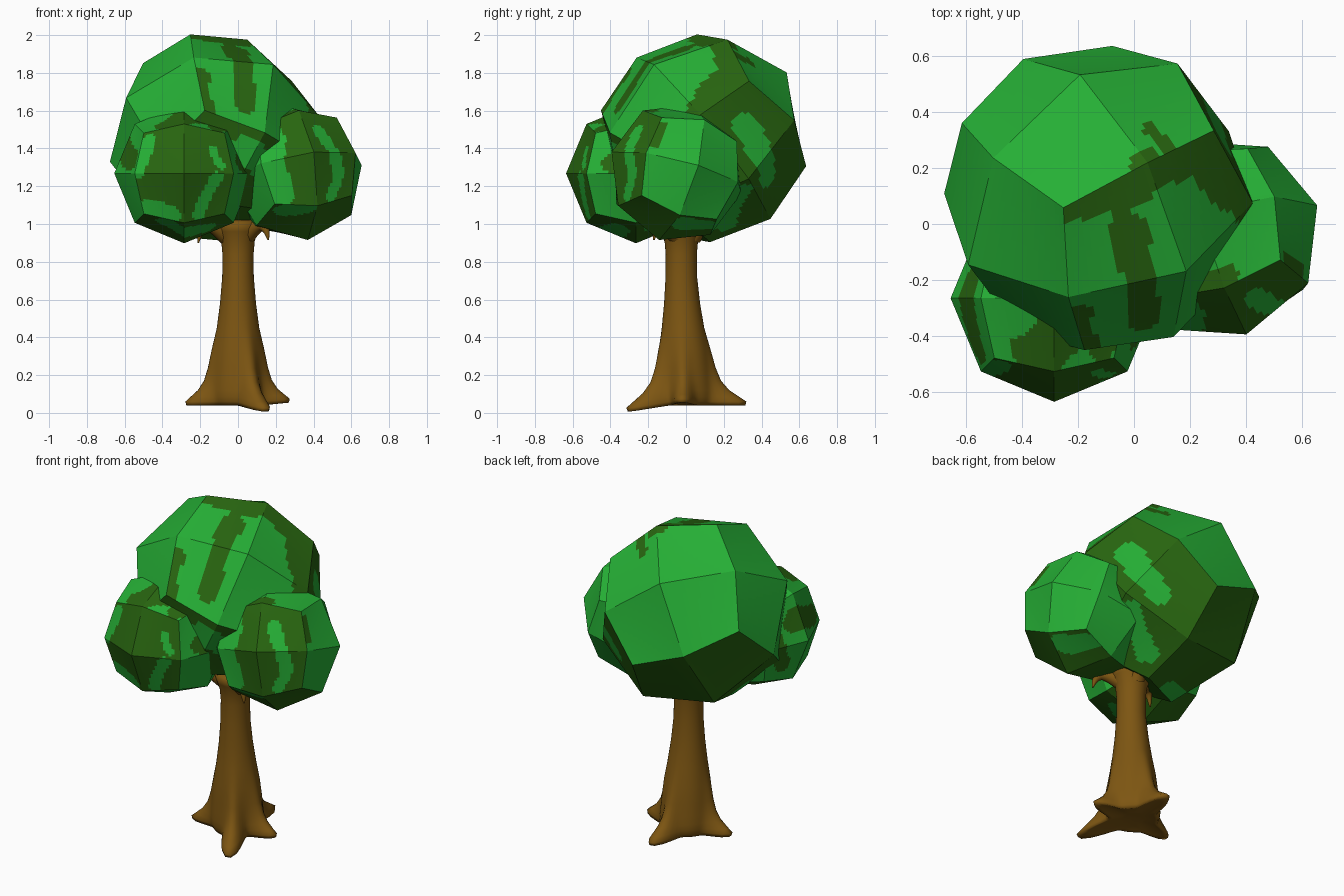
import bpy, bmesh, math
from mathutils import Vector

if "Cube" in bpy.data.objects:
    bpy.data.objects.remove(bpy.data.objects["Cube"])


def material(name, rgb):
    m = bpy.data.materials.new(name)
    m.diffuse_color = (*rgb, 1)
    m.use_nodes = True
    m.node_tree.nodes["Principled BSDF"].inputs["Base Color"].default_value = m.diffuse_color
    return m


LEAF = material("leaf green", (0.019, 0.43, 0.036))
DARK = material("dark olive green", (0.021, 0.13, 0.005))
BARK = material("bark brown", (0.205, 0.092, 0.006))


def new_object(name, bm, mats):
    me = bpy.data.meshes.new(name)
    bm.to_mesh(me)
    bm.free()
    for m in mats:
        me.materials.append(m)
    ob = bpy.data.objects.new(name, me)
    bpy.context.collection.objects.link(ob)
    return ob


def near_stroke(s, t, stroke):
    """True if (s, t) lies inside a wobbly capsule s0,t0 -> s1,t1 of radius r."""
    a, b, p = Vector(stroke[0:2]), Vector(stroke[2:4]), Vector((s, t))
    d = b - a
    k = max(0, min(1, (p - a).dot(d) / max(d.length_squared, 1e-6)))
    wobble = 1 + 0.25 * math.sin(5 * s + 2) * math.cos(6 * t + 1)
    return (p - a - d * k).length < stroke[4] * wobble


def blob(name, centre, r, ax, ay, pattern, n=32):
    """24-sided rounded cube; each cube side has a base colour plus painted strokes."""
    ax = Vector(ax).normalized()
    ay = Vector(ay)
    ay = (ay - ax * ay.dot(ax)).normalized()
    axes = (ax, ay, ax.cross(ay))
    bm = bmesh.new()

    def corner(i, sign, s, t):
        c = [0, 0, 0]
        c[i], c[(i + 1) % 3], c[(i + 2) % 3] = sign, s, t
        return (axes[0] * c[0] + axes[1] * c[1] + axes[2] * c[2]).normalized() * r

    for key, (base, strokes) in pattern.items():
        i, sign = "xyz".index(key[1]), 1 if key[0] == "+" else -1
        grid = []
        for a in range(n + 1):
            for b in range(n + 1):
                s, t = 2 * a / n - 1, 2 * b / n - 1
                s0, t0 = (-1 if s < 0 else 0), (-1 if t < 0 else 0)
                u, v = s - s0, t - t0
                p = (corner(i, sign, s0, t0) * (1 - u) * (1 - v) + corner(i, sign, s0 + 1, t0) * u * (1 - v)
                     + corner(i, sign, s0, t0 + 1) * (1 - u) * v + corner(i, sign, s0 + 1, t0 + 1) * u * v)
                grid.append(bm.verts.new(p + Vector(centre)))
        for a in range(n):
            for b in range(n):
                q = [a * (n + 1) + b, (a + 1) * (n + 1) + b, (a + 1) * (n + 1) + b + 1, a * (n + 1) + b + 1]
                f = bm.faces.new([grid[k] for k in (q if sign > 0 else q[::-1])])
                s, t = (2 * a + 1) / n - 1, (2 * b + 1) / n - 1
                hit = any(near_stroke(s, t, k) for k in strokes)
                f.material_index = base ^ hit
    bmesh.ops.remove_doubles(bm, verts=bm.verts, dist=1e-4)
    bmesh.ops.recalc_face_normals(bm, faces=bm.faces)
    return new_object(name, bm, (LEAF, DARK))


# Foliage: 0 = leaf green side, 1 = dark side
blob("main_foliage", (-0.127, 0.093, 1.454), 0.565, (0.447, -0.373, 0.556), (-0.113, 0.647, 0.476), {
    "+x": (0, [(1, 1, 0.85, -1, 0.22), (0.5, 0.4, -0.6, 0.35, 0.16), (0.6, -0.8, -0.1, -1, 0.25),
               (-1, 0.9, -0.3, 0.95, 0.1)]),
    "-x": (1, [(-0.9, -0.4, -0.8, 0.3, 0.15)]),
    "+y": (0, [(-0.35, 0.95, -0.3, 0.7, 0.08), (-0.1, 0.95, 0.1, 1, 0.08)]),
    "-y": (1, [(-0.6, 0.5, 0.2, 0.7, 0.18)]),
    "+z": (0, []),
    "-z": (1, [(-0.3, 0.3, 0.5, 0.45, 0.18), (-0.7, -0.6, -0.2, -0.2, 0.16)])})
blob("left_foliage", (-0.285, -0.265, 1.268), 0.37, (1, 0, 0), (0, 1, 0), {
    "+x": (0, [(-0.5, 0.2, 0.3, 0.6, 0.2)]),
    "-x": (0, [(-0.7, 0.3, 0.2, 0.5, 0.25), (0.5, -0.5, 0.8, 0.2, 0.2)]),
    "+y": (0, []),
    "-y": (1, [(-0.85, -0.85, -0.85, -0.25, 0.2), (0, -0.95, 0.8, -0.85, 0.15),
               (-0.9, 0.35, -0.1, 0.65, 0.13), (0.2, 0.75, 0.55, 0.65, 0.1)]),
    "+z": (0, [(-0.3, -0.9, 0.4, -0.2, 0.35), (0.8, -0.8, 0.8, 0.4, 0.2)]),
    "-z": (1, [(-0.4, -0.8, 0.5, -0.3, 0.22), (0.6, 0.4, 0.8, 0.9, 0.2)])})
blob("right_foliage", (0.30, -0.05, 1.272), 0.375, (0.365, 0.12, 0.04), (-0.1, 0.35, -0.11), {
    "+x": (0, [(-0.95, 0.3, -0.9, 0.8, 0.12)]),
    "-x": (0, []),
    "+y": (0, []),
    "-y": (1, [(-0.7, -0.85, 0.5, -0.8, 0.32), (-0.5, 0.6, 0.5, 0.35, 0.15), (-0.9, 0.4, -0.6, 0.6, 0.12)]),
    "+z": (0, [(-0.6, -0.9, 0.1, -0.9, 0.18)]),
    "-z": (1, [(-0.7, -0.8, -0.2, -0.9, 0.2), (0.7, 0.2, 0.6, 0.9, 0.25)])})

# Trunk: polar rings that swell into four roots (angle, reach, height shift)
ROOTS = [(189, 0.29, 0.0), (296, 0.355, -0.035), (356, 0.28, 0.015), (86, 0.33, 0.0)]
RINGS = [(0.055, 0.06, 0.0), (0.045, 0.12, 0.7), (0.04, 0.135, 0.97), (0.06, 0.145, 1.0), (0.085, 0.15, 0.78),
         (0.12, 0.15, 0.48), (0.17, 0.145, 0.26), (0.24, 0.14, 0.14), (0.34, 0.13, 0.06), (0.45, 0.112, 0),
         (0.58, 0.095, 0), (0.72, 0.083, 0), (0.84, 0.082, 0), (0.91, 0.088, 0), (0.96, 0.105, 0), (1.0, 0.12, 0),
         (1.02, 0.09, 0)]
SEG = 64
bm = bmesh.new()
rings = []
for z, rad, w in RINGS:
    ring = []
    for k in range(SEG):
        th = 2 * math.pi * k / SEG
        r, dz = rad, 0
        for ang, reach, shift in ROOTS:
            d = math.radians((math.degrees(th) - ang + 180) % 360 - 180)
            peak = math.exp(-(d / 0.27) ** 2)
            r = max(r, rad + w * (reach - rad) * peak)
            dz += shift * w * peak
        ring.append(bm.verts.new((r * math.cos(th), r * math.sin(th) - 0.025 * min(1, z / 0.7), z + dz)))
    rings.append(ring)
for lo, hi in zip(rings, rings[1:]):
    for k in range(SEG):
        j = (k + 1) % SEG
        bm.faces.new((lo[k], lo[j], hi[j], hi[k]))
bm.faces.new(rings[0][::-1])
bm.faces.new(rings[-1])
bmesh.ops.smooth_vert(bm, verts=bm.verts, factor=0.2, use_axis_x=True, use_axis_y=True)
for f in bm.faces:
    f.smooth = True
new_object("trunk", bm, (BARK,))


# Short drooping branch stubs under the foliage
def branch(name, points):
    cu = bpy.data.curves.new(name, "CURVE")
    cu.dimensions = "3D"
    cu.bevel_depth = 1
    cu.bevel_resolution = 3
    cu.use_fill_caps = True
    sp = cu.splines.new("NURBS")
    sp.points.add(len(points) - 1)
    for p, (co, rad) in zip(sp.points, points):
        p.co, p.radius = (*co, 1), rad
    sp.use_endpoint_u = True
    sp.order_u = 3
    cu.materials.append(BARK)
    bpy.context.collection.objects.link(bpy.data.objects.new(name, cu))


for name, (x, y, z) in {"front_right_branch": (0.16, -0.17, 0.915), "left_branch": (-0.21, -0.11, 0.90),
                        "back_branch": (0.04, 0.13, 0.95)}.items():
    branch(name, [((x * 0.25, y * 0.25, 0.93), 0.05), ((x * 0.65, y * 0.65, 1.0), 0.035),
                  ((x * 0.95, y * 0.95, 0.98), 0.022), ((x, y, z), 0.004)])
